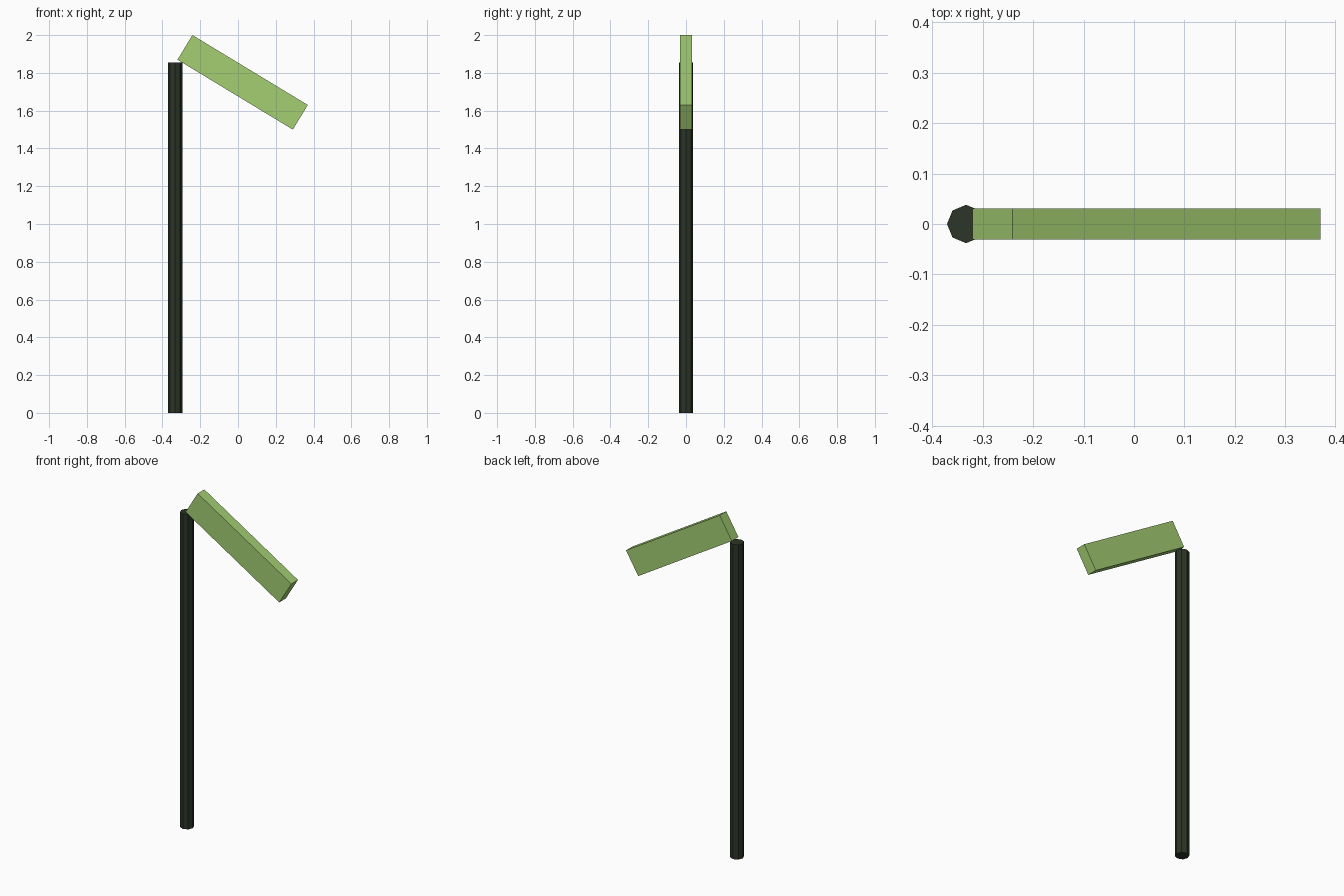
import bpy, math
from mathutils import Vector

if "Cube" in bpy.data.objects:
    bpy.data.objects.remove(bpy.data.objects["Cube"])


def colour(obj, name, rgba):
    mat = bpy.data.materials.new(name)
    mat.diffuse_color = rgba
    mat.use_nodes = True
    mat.node_tree.nodes["Principled BSDF"].inputs["Base Color"].default_value = mat.diffuse_color
    obj.data.materials.append(mat)


# Upright eight-sided post
POST_H = 1.856
bpy.ops.mesh.primitive_cylinder_add(vertices=8, radius=0.038, depth=POST_H,
                                    location=(-0.333, 0, POST_H / 2))
post = bpy.context.object
post.name = "post"
colour(post, "dark_green", (0.025, 0.036, 0.02, 1))

# Tilted translucent panel, hanging from the top of the post
top_left = Vector((-0.241, 0, 2.0))
top_right = Vector((0.37, 0, 1.63))
low_left = Vector((-0.321, 0, 1.87))
along, across = top_right - top_left, low_left - top_left
bpy.ops.mesh.primitive_cube_add(size=1, location=top_left + (along + across) / 2,
                                rotation=(0, math.atan2(-along.z, along.x), 0))
panel = bpy.context.object
panel.name = "panel"
panel.scale = (along.length, 0.062, across.length)
bpy.ops.object.transform_apply(location=False, rotation=False, scale=True)
colour(panel, "pale_green", (0.37, 0.62, 0.17, 0.7))
